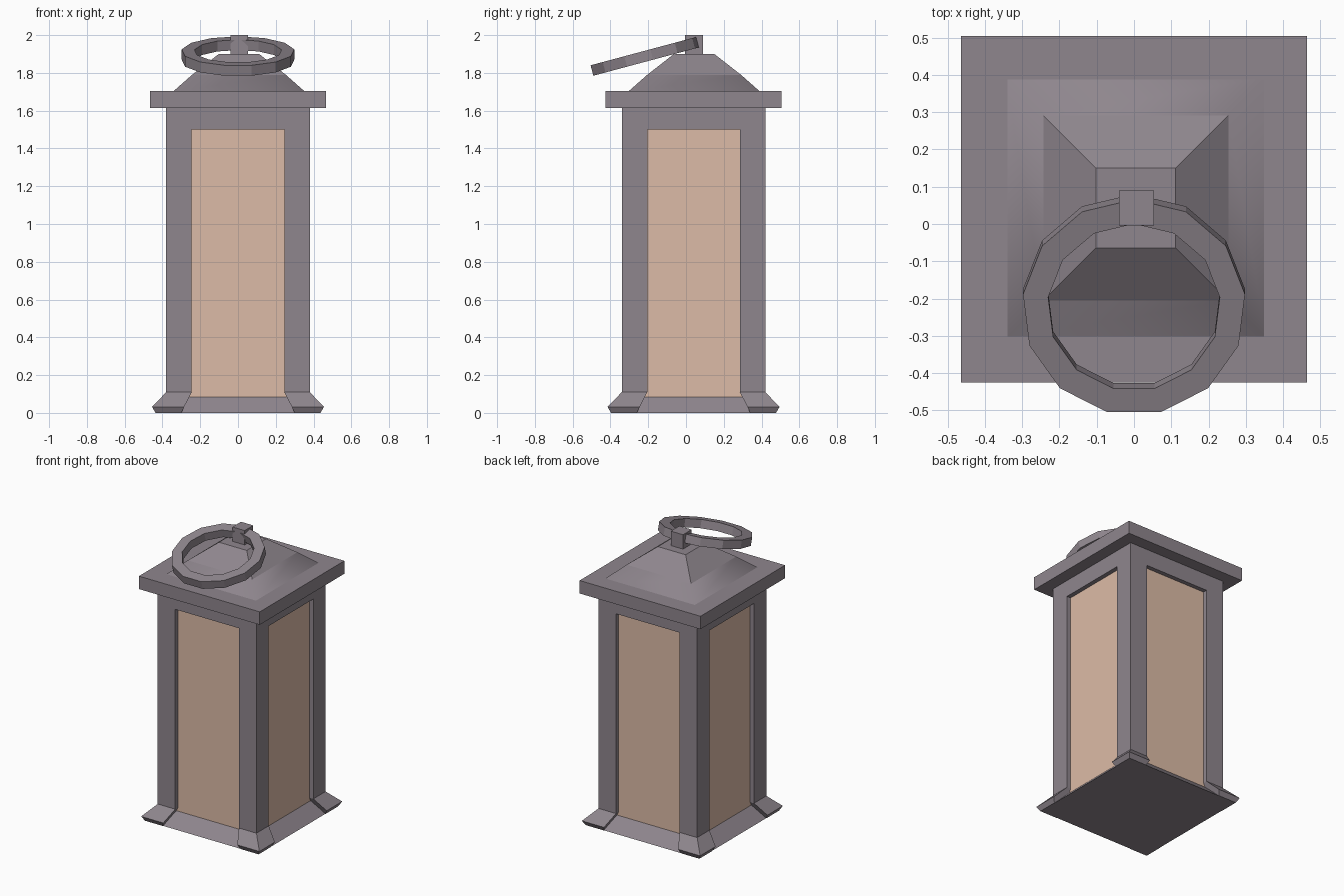
import bpy, bmesh, math
from mathutils import Matrix

if "Cube" in bpy.data.objects:
    bpy.data.objects.remove(bpy.data.objects["Cube"])

CY = 0.04  # the body sits slightly behind the origin


def material(name, rgb):
    m = bpy.data.materials.new(name)
    m.diffuse_color = (*rgb, 1)
    m.use_nodes = True
    m.node_tree.nodes["Principled BSDF"].inputs["Base Color"].default_value = m.diffuse_color
    return m


METAL = material("mauve grey metal", (0.275, 0.240, 0.270))
PANE = material("warm peach pane", (0.72, 0.50, 0.385))


def finish(bm, name, mat):
    bmesh.ops.recalc_face_normals(bm, faces=bm.faces[:])
    me = bpy.data.meshes.new(name)
    bm.to_mesh(me)
    bm.free()
    me.materials.append(mat)
    ob = bpy.data.objects.new(name, me)
    bpy.context.collection.objects.link(ob)
    return ob


def loft(name, sections, mat, cx=0.0, cy=CY, sx=1, sy=1, smooth_band=None):
    """Skin square sections given as (low, high, z)."""
    bm = bmesh.new()
    rings = []
    for a, b, z in sections:
        rings.append([bm.verts.new((cx + sx * x, cy + sy * y, z))
                      for x, y in ((a, a), (b, a), (b, b), (a, b))])
    bm.faces.new(rings[0])
    bm.faces.new(rings[-1])
    for k, (r, s) in enumerate(zip(rings, rings[1:])):
        for i in range(4):
            j = (i + 1) % 4
            f = bm.faces.new((r[i], r[j], s[j], s[i]))
            f.smooth = k == smooth_band
    return finish(bm, name, mat)


def block(name, h, z0, z1, mat, **kw):
    return loft(name, [(-h, h, z0), (-h, h, z1)], mat, **kw)


# Base skirt, panes and header
loft("base_skirt", [(-0.435, 0.435, 0), (-0.35, 0.35, 0.085)], METAL)
block("window_panes", 0.35, 0.08, 1.51, PANE)
block("header", 0.38, 1.5, 1.62, METAL)

# Corner posts with flared feet
for sx in (-1, 1):
    for sy in (-1, 1):
        loft("corner_post",
             [(0.30, 0.437, 0), (0.285, 0.455, 0.032),
              (0.245, 0.38, 0.11), (0.245, 0.38, 1.5)],
             METAL, sx=sx, sy=sy)

# Lid slab and stepped pyramid roof
block("lid_slab", 0.465, 1.615, 1.705, METAL)
loft("roof", [(-0.35, 0.35, 1.70), (-0.248, 0.248, 1.79), (-0.107, 0.107, 1.90)],
     METAL, cx=0.005, cy=0.043, smooth_band=0)

# Clasp that holds the ring
block("ring_clasp", 0.047, 1.89, 2.0, METAL, cx=0.007, cy=0.043)

# Thirteen-sided carrying ring, tilted forward
bm = bmesh.new()
N = 13
profile = ((0.30, -0.0285), (0.30, 0.0285), (0.232, 0.0285), (0.232, -0.0285))
loops = []
for i in range(N):
    a = math.pi / 2 + 2 * math.pi * i / N
    loops.append([bm.verts.new((r * math.cos(a), r * math.sin(a), z)) for r, z in profile])
for i in range(N):
    p, q = loops[i], loops[(i + 1) % N]
    for k in range(4):
        m = (k + 1) % 4
        bm.faces.new((p[k], p[m], q[m], q[k]))
bm.transform(Matrix.Translation((0, -0.2165, 1.888)) @ Matrix.Rotation(math.radians(15), 4, 'X'))
finish(bm, "carry_ring", METAL)
